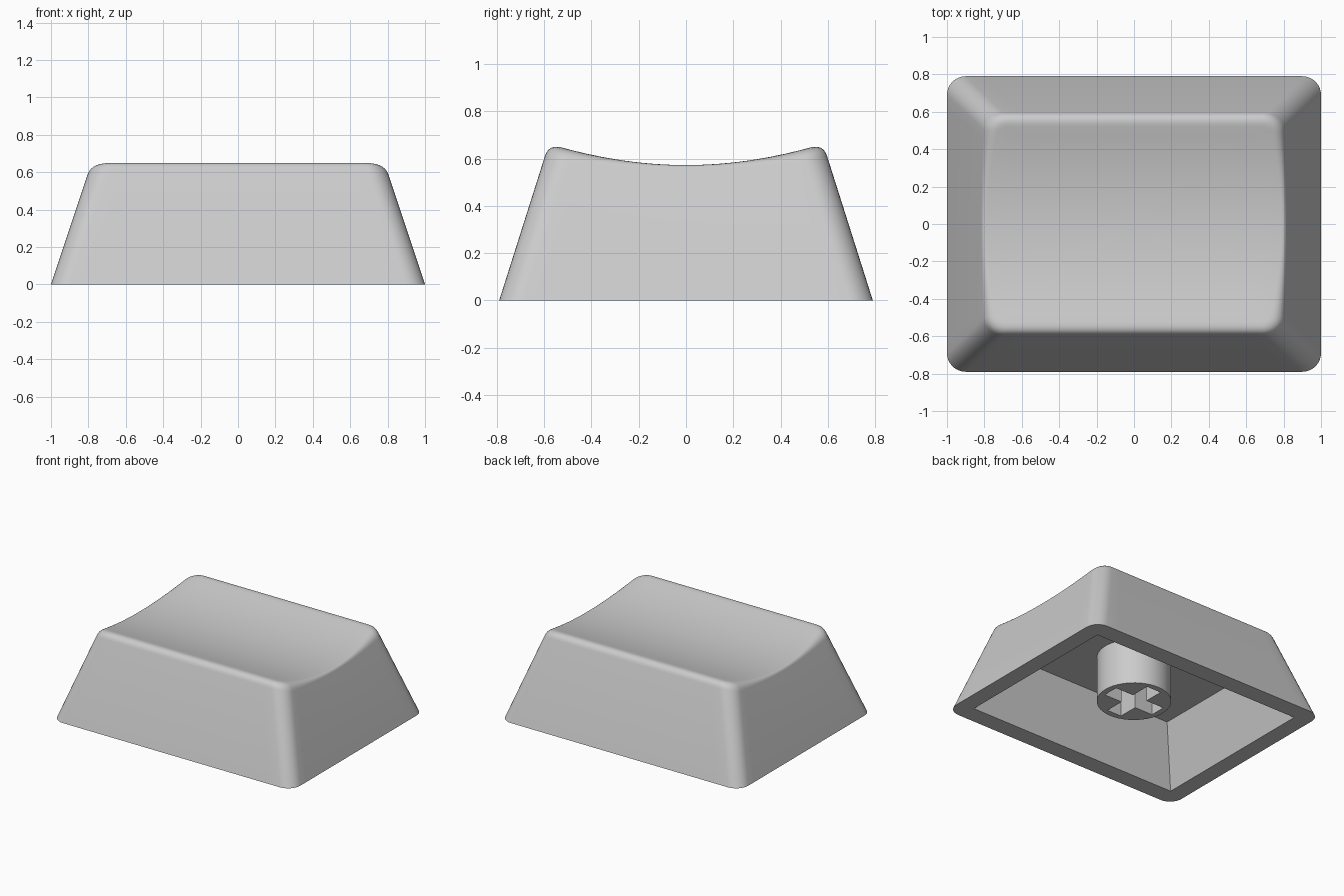
import bpy, bmesh, math
from mathutils import Vector

if "Cube" in bpy.data.objects:
    bpy.data.objects.remove(bpy.data.objects["Cube"])

grey = bpy.data.materials.new("light grey plastic")
grey.diffuse_color = (0.6, 0.6, 0.6, 1)
grey.use_nodes = True
grey.node_tree.nodes["Principled BSDF"].inputs["Base Color"].default_value = grey.diffuse_color

ARC, SIDE = 8, 20          # segments per corner and per straight edge


def outline(hx, hy, r):
    """Rounded rectangle as (point, outward normal) pairs, fixed point count."""
    corners = [(1, 1), (-1, 1), (-1, -1), (1, -1)]
    arcs = []
    for q, (sx, sy) in enumerate(corners):
        c = Vector((sx * (hx - r), sy * (hy - r)))
        angles = [math.pi / 2 * (q + k / ARC) for k in range(ARC + 1)]
        dirs = [Vector((math.cos(a), math.sin(a))) for a in angles]
        arcs.append([(c + d * r, d) for d in dirs])
    pts = []
    for q in range(4):
        pts += arcs[q]
        (a, n), (b, _) = arcs[q][-1], arcs[(q + 1) % 4][0]
        pts += [(a.lerp(b, k / SIDE), n) for k in range(1, SIDE)]
    return pts


def wall(z):
    """Outer wall outline at height z."""
    return outline(1 - 0.333 * z, 0.79 - 0.317 * z, 0.1)


def dish(y):
    """Height of the scooped top."""
    return 0.572 + y * y / (2 * 1.85)


def finish(bm, name):
    bmesh.ops.remove_doubles(bm, verts=bm.verts, dist=1e-5)
    bmesh.ops.recalc_face_normals(bm, faces=bm.faces)
    me = bpy.data.meshes.new(name)
    bm.to_mesh(me)
    bm.free()
    me.materials.append(grey)
    ob = bpy.data.objects.new(name, me)
    bpy.context.collection.objects.link(ob)
    bpy.ops.object.select_all(action='DESELECT')
    ob.select_set(True)
    bpy.context.view_layer.objects.active = ob
    bpy.ops.object.shade_smooth_by_angle(angle=math.radians(30))
    return ob


# Cap shell: cavity, rim, tapered wall, rounded top edge and dish as stacked rings
CEILING = 0.434
rings = [
    [(p.x, p.y, CEILING) for p, _ in outline(0.735, 0.525, 0)],
    [(p.x, p.y, 0) for p, _ in outline(0.875, 0.655, 0)],
    [(p.x, p.y, 0) for p, _ in wall(0)],
]

# Rounded edge: a curve from the wall to the dish at every outline point
STEPS = 6
fillet = [[] for _ in range(STEPS + 1)]
for i in range(len(rings[0])):
    z = 0.62
    for _ in range(8):
        p, n = wall(z)[i]
        z = dish(p.y)
    size = 0.02 + 0.04 * min(1, abs(p.y) / 0.5) ** 2
    low_z = z - size * 0.85
    low = wall(low_z)[i][0]
    top = p - n * size
    a = Vector((low.x, low.y, low_z))
    b = Vector((p.x, p.y, z))
    c = Vector((top.x, top.y, dish(top.y)))
    for k in range(STEPS + 1):
        t = k / STEPS
        fillet[k].append(a * (1 - t) ** 2 + b * 2 * t * (1 - t) + c * t * t)
rings += fillet

# Dish surface shrinking to the centre
for s in (0.9, 0.75, 0.6, 0.45, 0.3, 0.15):
    rings.append([(v.x * s, v.y * s, dish(v.y * s)) for v in fillet[-1]])

bm = bmesh.new()
loops = [[bm.verts.new(co) for co in ring] for ring in rings]
count = len(loops[0])
for la, lb in zip(loops, loops[1:]):
    for i in range(count):
        j = (i + 1) % count
        bm.faces.new((la[i], la[j], lb[j], lb[i]))
centre = bm.verts.new((0, 0, dish(0)))
for i in range(count):
    bm.faces.new((loops[-1][i], loops[-1][(i + 1) % count], centre))
bm.faces.new(loops[0])
finish(bm, "key_shell")

# Stem: round post with a cross-shaped socket
L, W, R, Z0 = 0.21, 0.06, 0.254, 0.092
cross = []
for q in range(4):
    for x, y in ((L, -W), (L, W), (W, W)):
        for _ in range(q):
            x, y = -y, x
        cross.append((x, y))
circle = [(R * math.cos(math.tau * k / 48), R * math.sin(math.tau * k / 48)) for k in range(48)]

bm = bmesh.new()
edges = []
for loop in (circle, cross):
    vs = [bm.verts.new((x, y, Z0)) for x, y in loop]
    edges += [bm.edges.new((vs[k - 1], vs[k])) for k in range(len(vs))]
bmesh.ops.triangle_fill(bm, edges=edges, use_beauty=True, normal=(0, 0, -1))
ext = bmesh.ops.extrude_face_region(bm, geom=bm.faces[:], use_keep_orig=True)
moved = [g for g in ext["geom"] if isinstance(g, bmesh.types.BMVert)]
bmesh.ops.translate(bm, verts=moved, vec=(0, 0, CEILING + 0.01 - Z0))
finish(bm, "stem")
